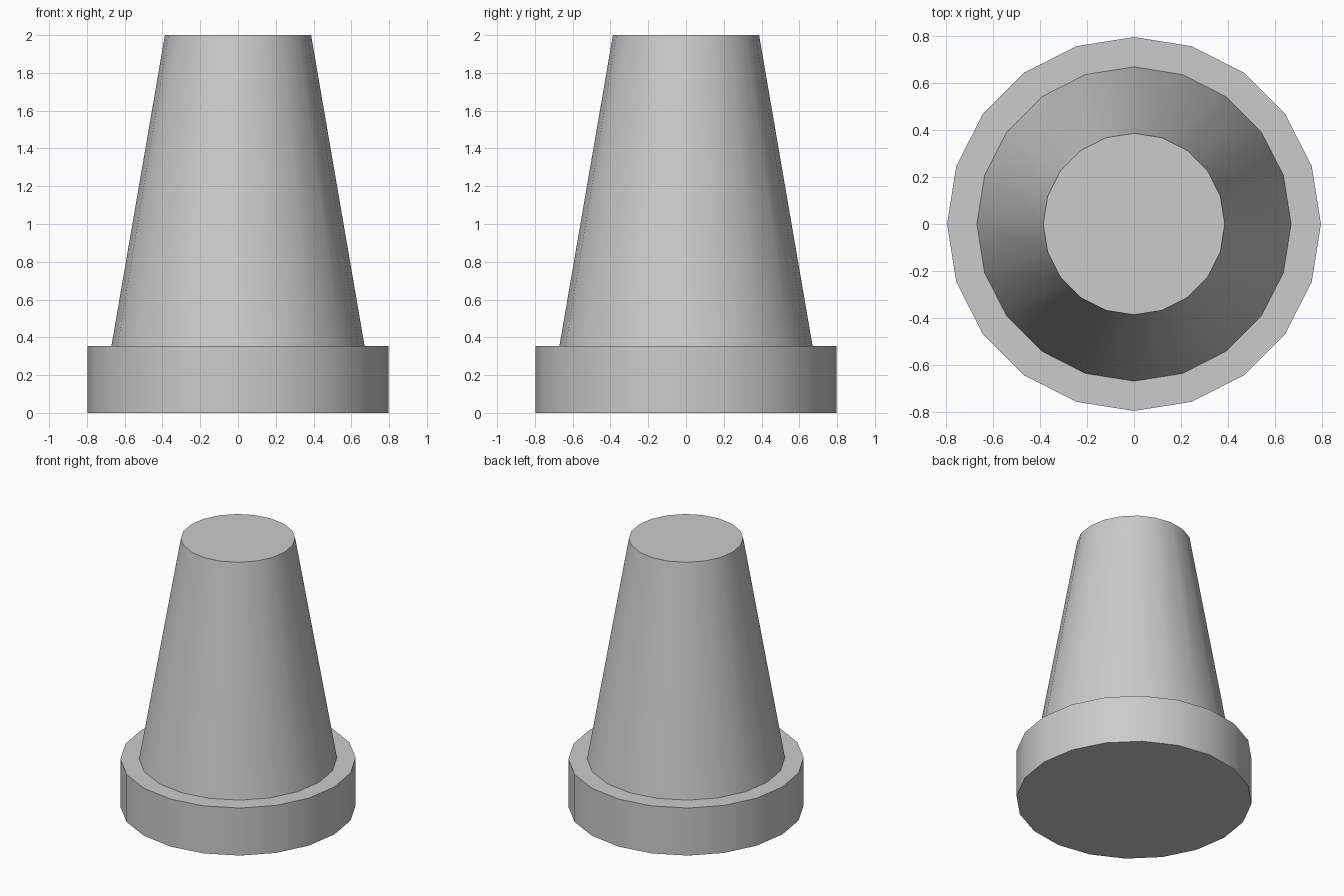
import bpy, bmesh, math

if "Cube" in bpy.data.objects:
    bpy.data.objects.remove(bpy.data.objects["Cube"])

SIDES = 20
# Outline (radius, height): wide foot, ledge, tapered body
PROFILE = [(0.797, 0.0), (0.797, 0.355), (0.67, 0.355), (0.387, 2.0)]

bm = bmesh.new()

# One ring of vertices per outline point
rings = []
for r, z in PROFILE:
    rings.append([bm.verts.new((r * math.cos(2 * math.pi * i / SIDES),
                                r * math.sin(2 * math.pi * i / SIDES), z))
                  for i in range(SIDES)])

# Walls and ledge between rings
for lower, upper in zip(rings, rings[1:]):
    for i in range(SIDES):
        j = (i + 1) % SIDES
        bm.faces.new((lower[i], lower[j], upper[j], upper[i]))

# Flat bottom and top
bm.faces.new(rings[0][::-1])
bm.faces.new(rings[-1])

mesh = bpy.data.meshes.new("tapered_post")
bm.to_mesh(mesh)
bm.free()
post = bpy.data.objects.new("tapered_post", mesh)
bpy.context.collection.objects.link(post)

# Smooth round sides, crisp rims
bpy.context.view_layer.objects.active = post
post.select_set(True)
bpy.ops.object.shade_smooth_by_angle(angle=math.radians(30))
